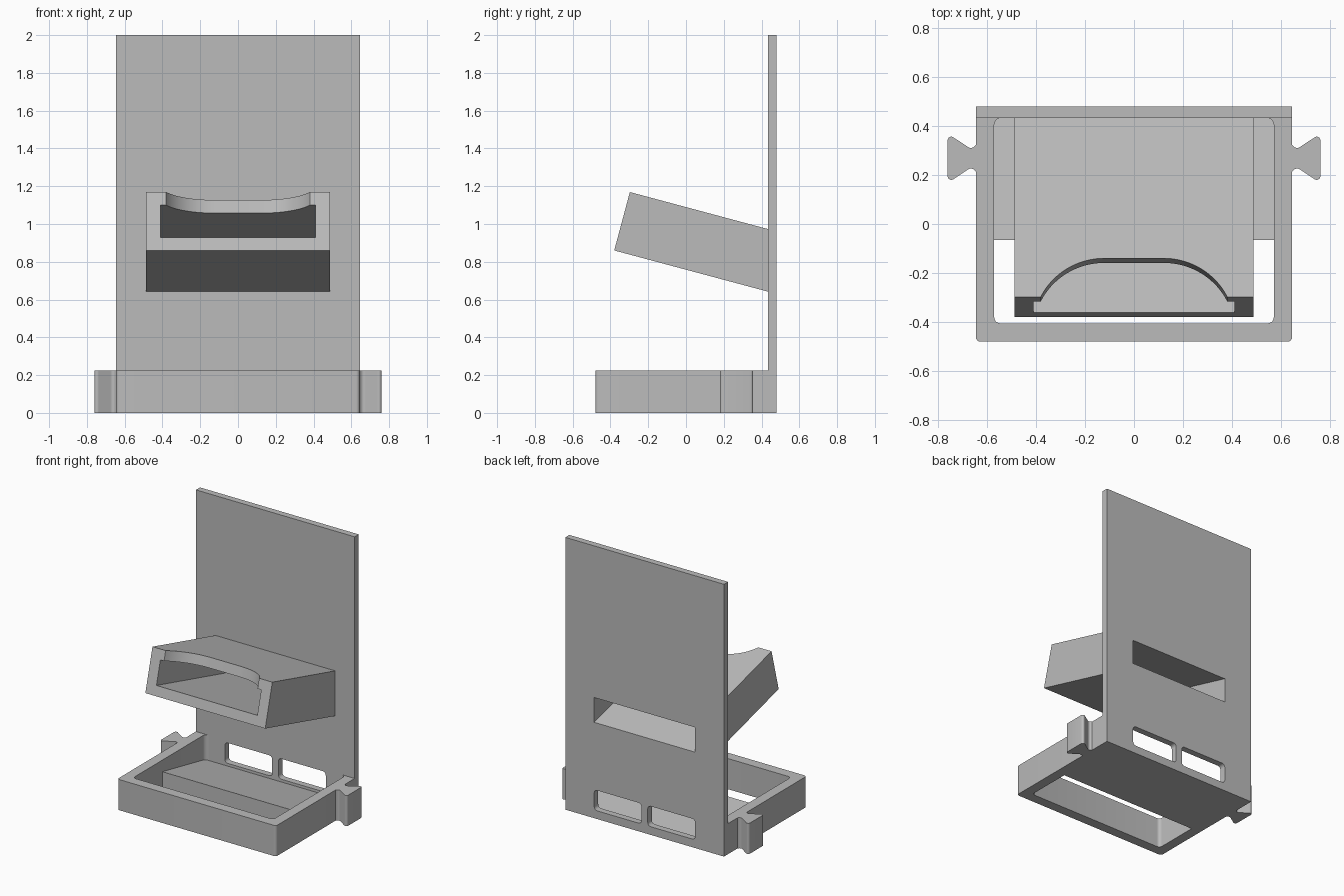
import bpy, bmesh, math
from mathutils import Matrix, Vector

if "Cube" in bpy.data.objects:
    bpy.data.objects.remove(bpy.data.objects["Cube"])

grey = bpy.data.materials.new("grey plastic")
grey.diffuse_color = (0.5, 0.5, 0.5, 1)
grey.use_nodes = True
grey.node_tree.nodes["Principled BSDF"].inputs["Base Color"].default_value = grey.diffuse_color

FRONT, BACK = 0.433, 0.48       # back plate faces
TILT = math.radians(15)
# frames map (profile a, profile b, extrusion) to world
XY = Matrix.Identity(4)
XZ = Matrix(((1, 0, 0, 0), (0, 0, 1, 0), (0, 1, 0, 0), (0, 0, 0, 1)))
YZ = Matrix(((0, 0, 1, 0), (1, 0, 0, 0), (0, 1, 0, 0), (0, 0, 0, 1)))
# tray frame: x across, y along the sloping tray, z through its thickness
TRAY = Matrix.Translation((0, -0.38, 0.86)) @ Matrix.Rotation(-TILT, 4, 'X')


def prism(name, pts, lo, hi, frame=XY):
    """Extrude a closed profile between two heights."""
    bm = bmesh.new()
    face = bm.faces.new([bm.verts.new((a, b, lo)) for a, b in pts])
    ext = bmesh.ops.extrude_face_region(bm, geom=[face])
    verts = [v for v in ext["geom"] if isinstance(v, bmesh.types.BMVert)]
    bmesh.ops.translate(bm, verts=verts, vec=(0, 0, hi - lo))
    bm.transform(frame)
    bmesh.ops.recalc_face_normals(bm, faces=bm.faces)
    mesh = bpy.data.meshes.new(name)
    bm.to_mesh(mesh)
    bm.free()
    mesh.materials.append(grey)
    ob = bpy.data.objects.new(name, mesh)
    bpy.context.collection.objects.link(ob)
    return ob


def activate(ob):
    bpy.ops.object.select_all(action='DESELECT')
    ob.select_set(True)
    bpy.context.view_layer.objects.active = ob


def cut(ob, cutter, keep=False):
    activate(ob)
    mod = ob.modifiers.new("cut", 'BOOLEAN')
    mod.operation, mod.solver, mod.object = 'DIFFERENCE', 'EXACT', cutter
    bpy.ops.object.modifier_apply(modifier=mod.name)
    if not keep:
        bpy.data.objects.remove(cutter)


def arc(cx, cy, r, start, end, n):
    angles = [math.radians(start + (end - start) * i / n) for i in range(n + 1)]
    return [(cx + r * math.cos(t), cy + r * math.sin(t)) for t in angles]


def rect(x0, x1, y0, y1):
    return [(x0, y0), (x1, y0), (x1, y1), (x0, y1)]


def round_rect(x0, x1, y0, y1, r):
    return (arc(x0 + r, y0 + r, r, 180, 270, 6) + arc(x1 - r, y0 + r, r, 270, 360, 6)
            + arc(x1 - r, y1 - r, r, 0, 90, 6) + arc(x0 + r, y1 - r, r, 90, 180, 6))


def mirror(half):
    return half + [(-x, y) for x, y in reversed(half)]


# back plate with curved slot, pivot hole and two windows
plate = prism("back_plate", rect(-0.645, 0.645, 0, 2), FRONT, BACK, XZ)
cx, cz, r, w = 0.405, 1.055, 0.765, 0.04
slot = (arc(cx, cz, r + w, 90, 180, 40) + arc(cx - r, cz, w, 180, 360, 12)[1:-1]
        + arc(cx, cz, r - w, 180, 90, 40) + arc(cx, cz + r, w, -90, 90, 12)[1:-1])
cut(plate, prism("slot_cutter", slot, 0.3, 0.6, XZ))
cut(plate, prism("hole_cutter", arc(cx, cz, w, 0, 345, 23), 0.3, 0.6, XZ))
for x0, x1 in ((-0.41, -0.025), (0.025, 0.41)):
    cut(plate, prism("window_cutter", round_rect(x0, x1, 0.06, 0.21, 0.025), 0.3, 0.6, XZ))

# sloping tray, open at both ends, with a thumb notch in its top
depth = 0.32
top_y, top_z = -0.38 + depth * math.sin(TILT), 0.86 + depth * math.cos(TILT)
side = [(-0.38, 0.86), (top_y, top_z),
        (FRONT, top_z - (FRONT - top_y) * math.tan(TILT)),
        (FRONT, 0.86 - (FRONT + 0.38) * math.tan(TILT))]
tray = prism("sloping_tray", side, -0.487, 0.487, YZ)
cavity = prism("cavity_cutter", rect(-0.41, 0.41, -0.1, 1.1), 0.072, 0.248, TRAY)
cut(tray, cavity, keep=True)
cut(plate, cavity)
notch = mirror([(0.38, -0.1)] + arc(0.12, -0.126, 0.289, 25.8, 90, 16))
cut(tray, prism("notch_cutter", notch, 0.2, 0.4, TRAY))

# base frame: three walls closed by the back plate
half = ([(0.54, FRONT)] + arc(0.54, FRONT - 0.03, 0.03, 90, 0, 6)[1:]
        + arc(0.545, -0.38, 0.025, 0, -90, 6))
outer = [(0.645, FRONT)] + arc(0.625, -0.46, 0.02, 0, -90, 6)
frame = outer + [(-x, y) for x, y in reversed(outer)] + [(-x, y) for x, y in half]
prism("base_frame", frame + list(reversed(half)), 0, 0.225)

# floor wedge, falling toward the back windows
prism("floor_ramp", [(-0.065, 0), (FRONT, 0), (FRONT, 0.04), (-0.065, 0.14)],
      -0.571, 0.571, YZ)

# flared connectors on both sides
flare = ([(0.64, 0.06), (0.645, 0.055)] + arc(0.665, 0.062, 0.02, 215, 300, 5)
         + arc(0.745, 0.073, 0.015, 120, 0, 6))
flare = flare + [(x, -y) for x, y in reversed(flare)]
for name, s in (("right_connector", 1), ("left_connector", -1)):
    prism(name, [(s * x, 0.268 + y) for x, y in flare], 0, 0.225)

# smooth the curved walls, keep the edges crisp
for ob in list(bpy.context.scene.objects):
    activate(ob)
    bpy.ops.object.shade_smooth_by_angle(angle=math.radians(30))
